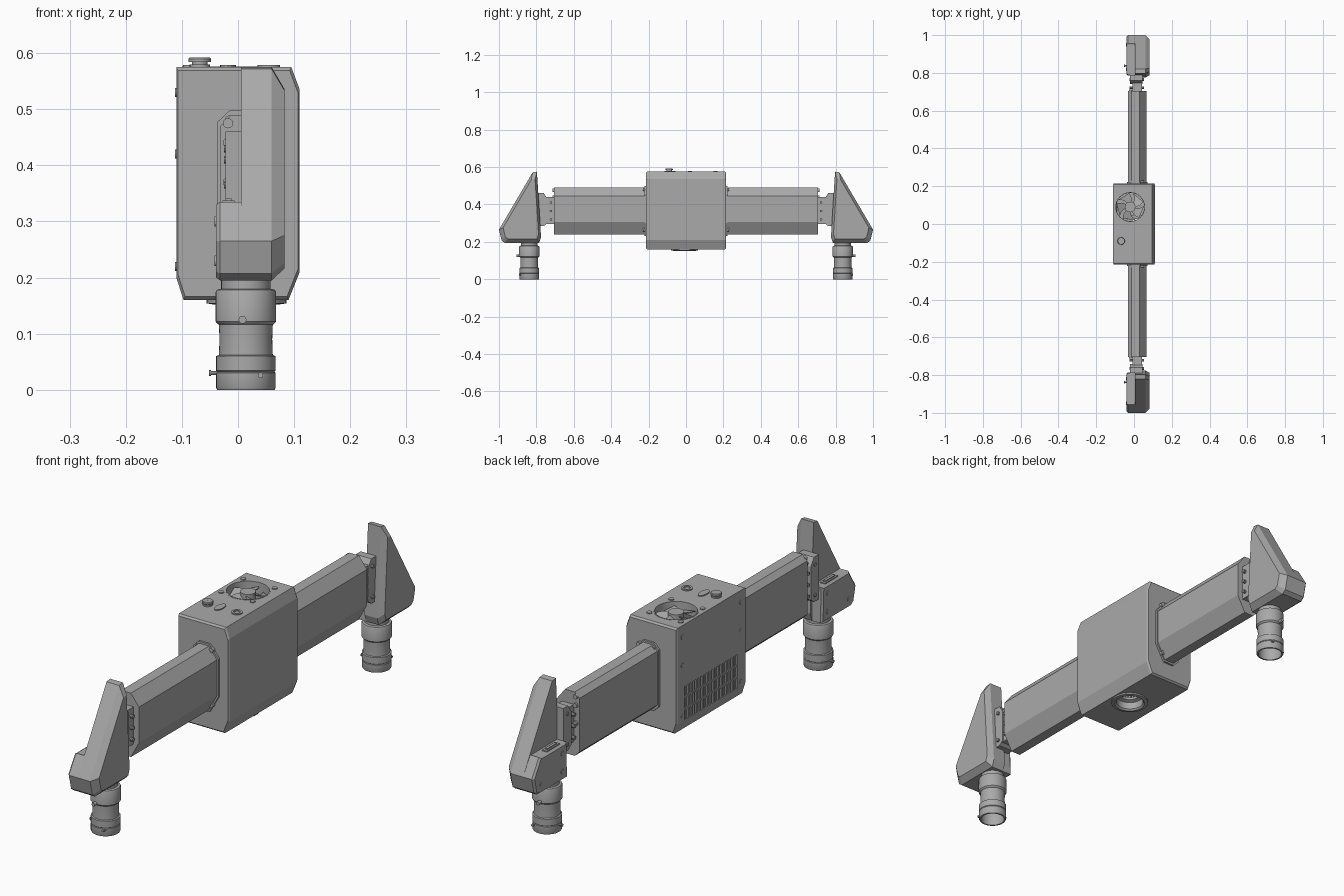
import bpy, bmesh, math
from mathutils import Matrix, Vector

cube = bpy.data.objects.get("Cube")
if cube:
    bpy.data.objects.remove(cube, do_unlink=True)

grey = bpy.data.materials.new("plain_grey")
grey.use_nodes = True
grey.diffuse_color = (0.4, 0.4, 0.4, 1)
grey.node_tree.nodes["Principled BSDF"].inputs["Base Color"].default_value = (0.4, 0.4, 0.4, 1)


def finish(name, bm, smooth=False):
    bmesh.ops.recalc_face_normals(bm, faces=bm.faces)
    me = bpy.data.meshes.new(name)
    bm.to_mesh(me)
    bm.free()
    me.materials.append(grey)
    ob = bpy.data.objects.new(name, me)
    bpy.context.scene.collection.objects.link(ob)
    if smooth:
        bpy.ops.object.select_all(action='DESELECT')
        ob.select_set(True)
        bpy.context.view_layer.objects.active = ob
        bpy.ops.object.shade_smooth_by_angle(angle=math.radians(35))
    return ob


def loft(bm, loops):
    """Skin a list of equal-length point loops and cap both ends."""
    rings = [[bm.verts.new(p) for p in loop] for loop in loops]
    n = len(rings[0])
    for a, b in zip(rings, rings[1:]):
        for i in range(n):
            j = (i + 1) % n
            bm.faces.new((a[i], a[j], b[j], b[i]))
    bm.faces.new(rings[0])
    bm.faces.new(rings[-1])


def add_box(bm, lo, hi):
    lo, hi = Vector(lo), Vector(hi)
    m = Matrix.Translation((lo + hi) / 2) @ Matrix.Diagonal((*(hi - lo), 1))
    bmesh.ops.create_cube(bm, size=1, matrix=m)


def add_cyl(bm, c, r, depth, axis='Z', seg=20):
    rot = {'X': Matrix.Rotation(math.pi / 2, 4, 'Y'),
           'Y': Matrix.Rotation(math.pi / 2, 4, 'X'), 'Z': Matrix()}[axis]
    bmesh.ops.create_cone(bm, cap_ends=True, segments=seg, radius1=r, radius2=r,
                          depth=depth, matrix=Matrix.Translation(c) @ rot)


def lathe(name, profile, centre, seg=40):
    """Revolve a closed (radius, z) profile about a vertical axis."""
    bm = bmesh.new()
    rings = [[bm.verts.new((centre[0] + r * math.cos(2 * math.pi * k / seg),
                            centre[1] + r * math.sin(2 * math.pi * k / seg), z))
              for k in range(seg)] for r, z in profile]
    for a, b in zip(rings, rings[1:] + rings[:1]):
        for k in range(seg):
            j = (k + 1) % seg
            bm.faces.new((a[k], a[j], b[j], b[k]))
    return finish(name, bm, True)


def cut(ob, cutter):
    mod = ob.modifiers.new("cut", 'BOOLEAN')
    mod.object, mod.solver = cutter, 'EXACT'
    bpy.context.view_layer.objects.active = ob
    bpy.ops.object.modifier_apply(modifier=mod.name)
    bpy.data.objects.remove(cutter, do_unlink=True)


# Central housing: chamfered section, hollow, with fan, port and vent openings
section = [(-.11, .575), (.095, .575), (.11, .535), (.11, .21), (.09, .16), (-.097, .16), (-.11, .2)]


def shrink(s):
    return [(x * s, .3675 + (z - .3675) * s) for x, z in section]


bm = bmesh.new()
loft(bm, [[(x, y, z) for x, z in shrink(s)]
          for s, y in ((.97, -.215), (1, -.208), (1, .208), (.97, .215))])
housing = finish("housing", bm)
bm = bmesh.new()
loft(bm, [[(x, y, z) for x, z in shrink(.92)] for y in (-.2, .2)])
cut(housing, finish("cavity_cutter", bm))
FAN = Vector((-.02, .09, .575))
PORT = (.015, -.008)
bm = bmesh.new()
add_cyl(bm, FAN, .08, .06, seg=40)
add_cyl(bm, (*PORT, .16), .058, .06, seg=40)
cut(housing, finish("round_cutter", bm))
bm = bmesh.new()
for k in range(20):
    y = -.16 + k * .0168
    for z in (.2, .246, .292):
        add_box(bm, (-.13, y, z), (-.09, y + .008, z + .04))
cut(housing, finish("vent_cutter", bm))

# Cooling fan: hub, struts and swept blades
lathe("fan_shroud", [(.075, .53), (.08, .53), (.08, .576), (.076, .576)], FAN)
bm = bmesh.new()
add_cyl(bm, FAN - Vector((0, 0, .016)), .028, .026, seg=28)
for k in range(5):
    turn = 2 * math.pi * k / 5
    upper = []
    for r, a in ((.026, 0), (.05, .16), (.074, .38), (.074, 1.35), (.05, 1.1), (.026, .95)):
        upper.append(FAN + Vector((r * math.cos(a + turn), r * math.sin(a + turn), -.008 - .016 * a)))
    loft(bm, [upper, [p - Vector((0, 0, .003)) for p in upper]])
finish("fan_blades", bm)

# Lower port ring with a stepped cup
lathe("port_ring", [(.071, .16), (.071, .154), (.058, .152), (.052, .158),
                    (.05, .185), (.035, .19), (.035, .2), (.06, .2), (.06, .16)], PORT)

# Controls on the top panel
lathe("knob", [(.001, .575), (.018, .575), (.018, .58), (.014, .58), (.014, .584),
               (.02, .584), (.02, .59), (.018, .592), (.001, .592)], (-.068, -.09))
lathe("socket_ring", [(.012, .574), (.02, .574), (.02, .579), (.012, .579)], (.055, -.085))
bm = bmesh.new()
loft(bm, [[(-.018 + .014 * math.cos(t), -.085 + .03 * math.sin(t), z)
           for t in [k * math.pi / 8 for k in range(16)]] for z in (.574, .579)])
finish("oval_switch", bm)

# Screws on the housing
bm = bmesh.new()
for sx in (-1, 1):
    for sy in (-1, 1):
        add_cyl(bm, FAN + Vector((sx * .068, sy * .068, .001)), .01, .005, seg=12)
for y in (-.18, .18):
    for z in (.22, .42, .53):
        add_cyl(bm, (-.11, y, z), .008, .004, 'X', 12)
finish("housing_screws", bm)

arm_section = [(-.032, .47), (-.012, .49), (.03, .49), (.065, .445),
               (.065, .305), (.03, .24), (-.012, .24), (-.032, .26)]
head_profile = [(.797, .575), (.82, .572), (1, .265), (.986, .207), (.97, .195), (.785, .195), (.775, .225)]
pod_profile = [(.79, .333), (.95, .333), (.956, .335), (1, .265), (.986, .207), (.97, .195), (.785, .195)]


def scaled(profile, s, c=(.86, .33)):
    return [(c[0] + (y - c[0]) * s, c[1] + (z - c[1]) * s) for y, z in profile]


for side, d in (("front", -1), ("back", 1)):
    # Arm with its mounting collar
    bm = bmesh.new()
    loft(bm, [[(x, d * y, z) for x, z in arm_section] for y in (.2, .705)])
    finish(side + "_arm", bm)
    bm = bmesh.new()
    loft(bm, [[(.016 + (x - .016) * 1.12, d * y, .365 + (z - .365) * 1.06)
               for x, z in arm_section] for y in (.21, .223)])
    for x in (-.015, .045):
        for z in (.265, .48):
            add_cyl(bm, (x, d * .225, z), .009, .012, 'Y', 12)
    finish(side + "_arm_collar", bm)

    # Bracket between arm and head
    bm = bmesh.new()
    add_box(bm, (-.008, d * .7, .295), (.042, d * .765, .44))
    loft(bm, [[(x, d * y, z) for y, z in ((.74, .43), (.76, .46), (.79, .46), (.79, .285), (.76, .285), (.74, .3))]
              for x in (-.022, .045)])
    for y, z in ((.722, .32), (.722, .365), (.722, .41), (.765, .31), (.765, .43)):
        for x in (-.016, .044):
            add_cyl(bm, (x, d * y, z), .007, .018, 'X', 10)
    for z in (.37, .44, .475):
        add_cyl(bm, (-.018, d * .707, z), .009, .012, 'Y', 12)
    finish(side + "_bracket", bm)

    # Wedge head, chamfered on its outer side
    bm = bmesh.new()
    loft(bm, [[(x, d * y, z) for y, z in scaled(head_profile, s)]
              for x, s in ((.005, 1), (.06, 1), (.083, .84))])
    finish(side + "_head", bm)

    # Side pod with a slot plate and screws
    bm = bmesh.new()
    loft(bm, [[(x, d * y, z) for y, z in scaled(pod_profile, s, (.88, .265))]
              for x, s in ((.006, 1), (-.032, 1), (-.039, .93))])
    finish(side + "_pod", bm)
    bm = bmesh.new()
    add_box(bm, (-.028, d * .82, .33), (-.006, d * .9, .337))
    add_box(bm, (-.022, d * .83, .335), (-.012, d * .89, .341))
    for y, z in ((.82, .3), (.82, .23), (.95, .23)):
        add_cyl(bm, (-.039, d * y, z), .009, .005, 'X', 12)
    finish(side + "_pod_fittings", bm)

    # Hollow optical barrel with ribs and thumb screws
    centre = (.014, d * .838)
    lathe(side + "_barrel", [(.02, .2), (.044, .2), (.044, .18), (.052, .178), (.054, .174),
                             (.054, .122), (.051, .118), (.048, .116), (.047, .09), (.048, .062),
                             (.053, .06), (.053, .034), (.051, .032), (.053, .03), (.053, .004),
                             (.051, 0), (.045, 0), (.045, .09), (.02, .09)], centre)
    bm = bmesh.new()
    add_cyl(bm, (centre[0], centre[1], .1), .044, .01, seg=32)
    add_cyl(bm, (centre[0] - .055, centre[1], .03), .004, .02, 'X', 10)
    add_cyl(bm, (centre[0] - .064, centre[1], .03), .006, .004, 'X', 10)
    add_cyl(bm, (centre[0] - .006, centre[1] + d * .054, .125), .007, .03, 'Y', 12)
    add_cyl(bm, (centre[0] + .026, centre[1] + d * .048, .026), .005, .016, 'Y', 10)
    finish(side + "_barrel_screws", bm)
